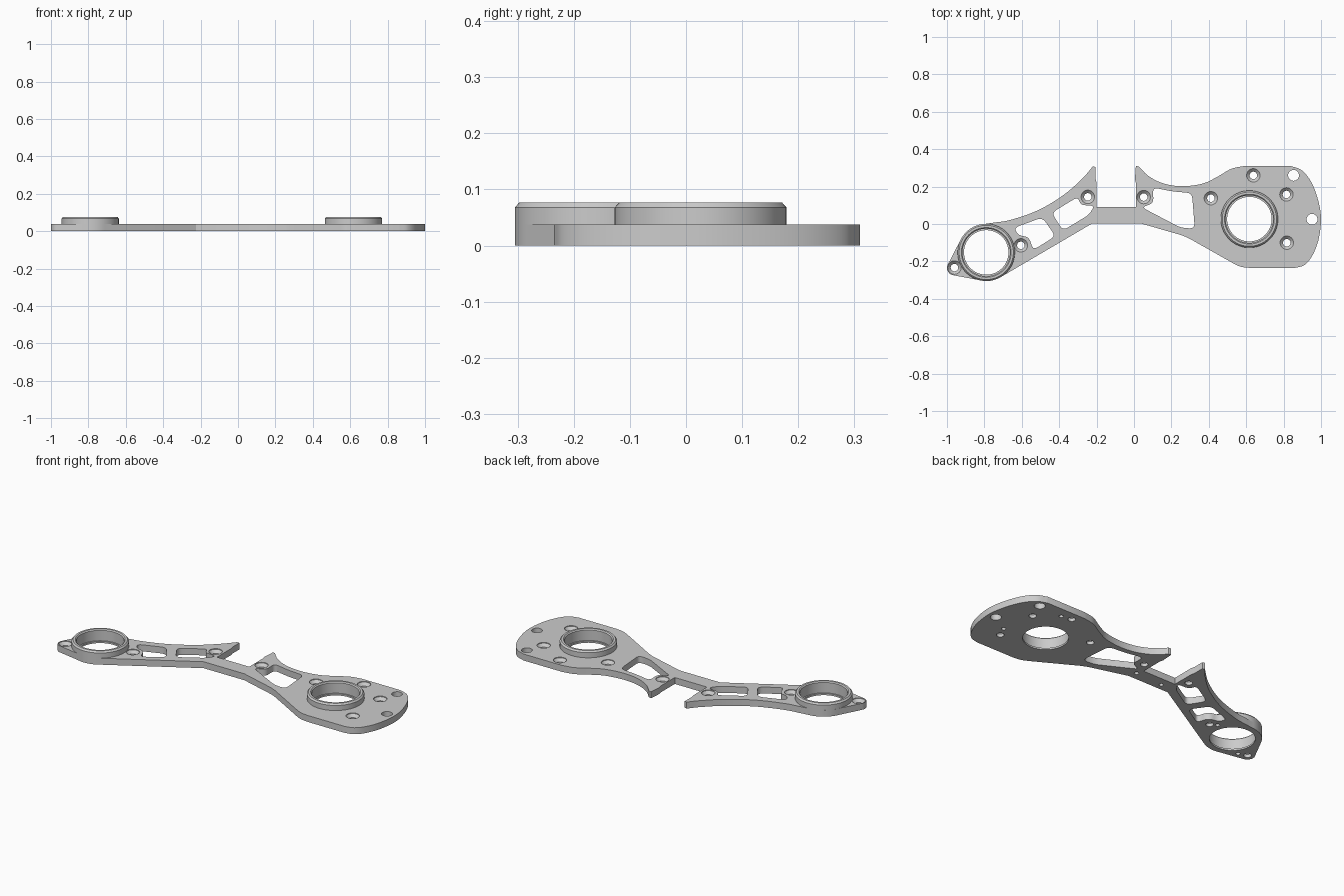
import bpy, bmesh, math
from mathutils import Vector

if "Cube" in bpy.data.objects:
    bpy.data.objects.remove(bpy.data.objects["Cube"])

PLATE_TOP = 0.038
RING_TOP = 0.077
RINGS = {"left_bearing_ring": (0.617, 0.026), "right_bearing_ring": (-0.79, -0.152)}

grey = bpy.data.materials.new("plain grey")
grey.use_nodes = True
grey.diffuse_color = (0.6, 0.6, 0.6, 1)
grey.node_tree.nodes["Principled BSDF"].inputs["Base Color"].default_value = (0.6, 0.6, 0.6, 1)


def make_object(name, bm):
    bmesh.ops.recalc_face_normals(bm, faces=bm.faces)
    mesh = bpy.data.meshes.new(name)
    bm.to_mesh(mesh)
    bm.free()
    mesh.materials.append(grey)
    obj = bpy.data.objects.new(name, mesh)
    bpy.context.collection.objects.link(obj)
    return obj


def activate(obj):
    bpy.ops.object.select_all(action="DESELECT")
    obj.select_set(True)
    bpy.context.view_layer.objects.active = obj


def smooth(obj):
    activate(obj)
    bpy.ops.object.shade_smooth_by_angle(angle=math.radians(30))


def flowing(points, steps=6):
    """Smooth curve through the points."""
    p = [Vector(q) for q in points]
    p = [2 * p[0] - p[1]] + p + [2 * p[-1] - p[-2]]
    out = []
    for a, b, c, d in zip(p, p[1:], p[2:], p[3:]):
        for i in range(steps):
            t = i / steps
            out.append(0.5 * (2 * b + (c - a) * t + (2 * a - 5 * b + 4 * c - d) * t * t
                              + (3 * b - a - 3 * c + d) * t ** 3))
    return out + [p[-2]]


def arc(center, radius, start, end, steps=16):
    angles = [math.radians(start + (end - start) * i / steps) for i in range(steps + 1)]
    return [Vector((center[0] + radius * math.cos(a), center[1] + radius * math.sin(a))) for a in angles]


def rounded(points, radius, steps=5):
    """Closed polygon with softened corners."""
    p = [Vector(q) for q in points]
    out = []
    for i, b in enumerate(p):
        ends = []
        for n in (p[i - 1], p[(i + 1) % len(p)]):
            ends.append(b + (n - b).normalized() * min(radius, (n - b).length * 0.45))
        for k in range(steps + 1):
            t = k / steps
            out.append(ends[0] * (1 - t) ** 2 + b * 2 * t * (1 - t) + ends[1] * t * t)
    return out


def bridge(bm, a, b):
    for i in range(len(a)):
        j = (i + 1) % len(a)
        bm.faces.new((a[i], a[j], b[j], b[i]))


def prism(bm, outline, low, high):
    loops = [[bm.verts.new((p.x, p.y, z)) for p in outline] for z in (low, high)]
    for loop in loops:
        bm.faces.new(loop)
    bridge(bm, *loops)


def lathe(bm, profile, center, segments, closed=False):
    """Turn (radius, height) points about an upright axis."""
    loops = []
    for r, z in profile:
        loops.append([bm.verts.new((p.x, p.y, z))
                      for p in arc(center, r, 0, 360, segments)[:-1]])
    for a, b in zip(loops, loops[1:]):
        bridge(bm, a, b)
    if closed:
        bridge(bm, loops[-1], loops[0])
    else:
        bm.faces.new(loops[0])
        bm.faces.new(loops[-1])


# Outline of the flat arm, clockwise from the small end
small = RINGS["right_bearing_ring"]
outline = arc((-0.96, -0.235), 0.04, 250, 150, 8)
outline += arc(small, 0.153, 150, 92, 16)
outline += flowing([(-0.76, 0.006), (-0.66, 0.022), (-0.51, 0.075), (-0.37, 0.16),
                    (-0.27, 0.25), (-0.22, 0.308)])
outline += [Vector(p) for p in ((-0.205, 0.305), (-0.205, 0.24), (-0.2, 0.22), (-0.2, 0.09),
                                (0.01, 0.09), (0.01, 0.22), (0.005, 0.24), (0.01, 0.31))]
outline += flowing([(0.025, 0.308), (0.08, 0.255), (0.16, 0.216), (0.26, 0.202), (0.37, 0.217),
                    (0.45, 0.255), (0.52, 0.295), (0.59, 0.31)])
outline += flowing([(0.84, 0.31), (0.9, 0.285), (0.95, 0.22), (0.985, 0.125), (1, 0.025),
                    (0.985, -0.09), (0.95, -0.175), (0.91, -0.22), (0.86, -0.235)])
outline += flowing([(0.62, -0.235), (0.57, -0.228), (0.53, -0.21)])
outline += flowing([(0.3, -0.08), (0.26, -0.062), (0.22, -0.05)])
outline += [Vector(p) for p in ((0.04, 0.002), (-0.225, 0.002))]
outline += arc(small, 0.153, -60, -95, 10)

bm = bmesh.new()
prism(bm, outline, 0, PLATE_TOP)
plate = make_object("arm_plate", bm)

# Cutters for windows, bearing seats and holes
cut = bmesh.new()
WINDOWS = [
    [(-0.64, -0.02), (-0.49, 0.035), (-0.42, -0.065), (-0.54, -0.14), (-0.56, -0.07), (-0.62, -0.06)],
    [(-0.44, 0.06), (-0.3, 0.145), (-0.285, 0.1), (-0.21, 0.1), (-0.24, 0.05), (-0.38, -0.035)],
    [(0.1, 0.195), (0.2, 0.175), (0.31, 0.165), (0.325, -0.025), (0.25, -0.02), (0.04, 0.09),
     (0.105, 0.11)],
]
for window in WINDOWS:
    prism(cut, rounded(window, 0.03), -0.05, 0.1)
for center in RINGS.values():
    lathe(cut, [(0.138, -0.05), (0.138, 0.1)], center, 64)

# Countersunk screw holes
SCREWS = [(-0.247, 0.145), (-0.605, -0.114), (-0.96, -0.233), (0.052, 0.144), (0.411, 0.138),
          (0.638, 0.26), (0.815, 0.158), (0.817, -0.1)]
for spot in SCREWS:
    lathe(cut, [(0.02, -0.05), (0.02, 0.018), (0.036, 0.034), (0.036, 0.1)], spot, 32)
# Plain through holes
for spot in [(0.853, 0.26), (0.952, 0.025)]:
    lathe(cut, [(0.029, -0.05), (0.029, 0.1)], spot, 32)
# Blind pin holes underneath
for spot in [(0.7, 0.25), (0.845, -0.04), (-0.91, -0.25), (-0.64, -0.092), (0.025, 0.05), (-0.15, 0.04)]:
    lathe(cut, [(0.012, -0.05), (0.012, 0.016)], spot, 20)
cutter = make_object("hole_cutter", cut)

boolean = plate.modifiers.new("holes", "BOOLEAN")
boolean.operation = "DIFFERENCE"
boolean.solver = "EXACT"
boolean.object = cutter
activate(plate)
bpy.ops.object.modifier_apply(modifier="holes")
bpy.data.objects.remove(cutter)
smooth(plate)

# Raised bearing rings with a lip at the bottom
for name, center in RINGS.items():
    bm = bmesh.new()
    lathe(bm, [(0.119, 0), (0.138, 0), (0.138, PLATE_TOP), (0.153, PLATE_TOP), (0.153, 0.068),
               (0.145, RING_TOP), (0.133, RING_TOP), (0.127, 0.071), (0.127, 0.01), (0.119, 0.01)],
          center, 64, closed=True)
    smooth(make_object(name, bm))
